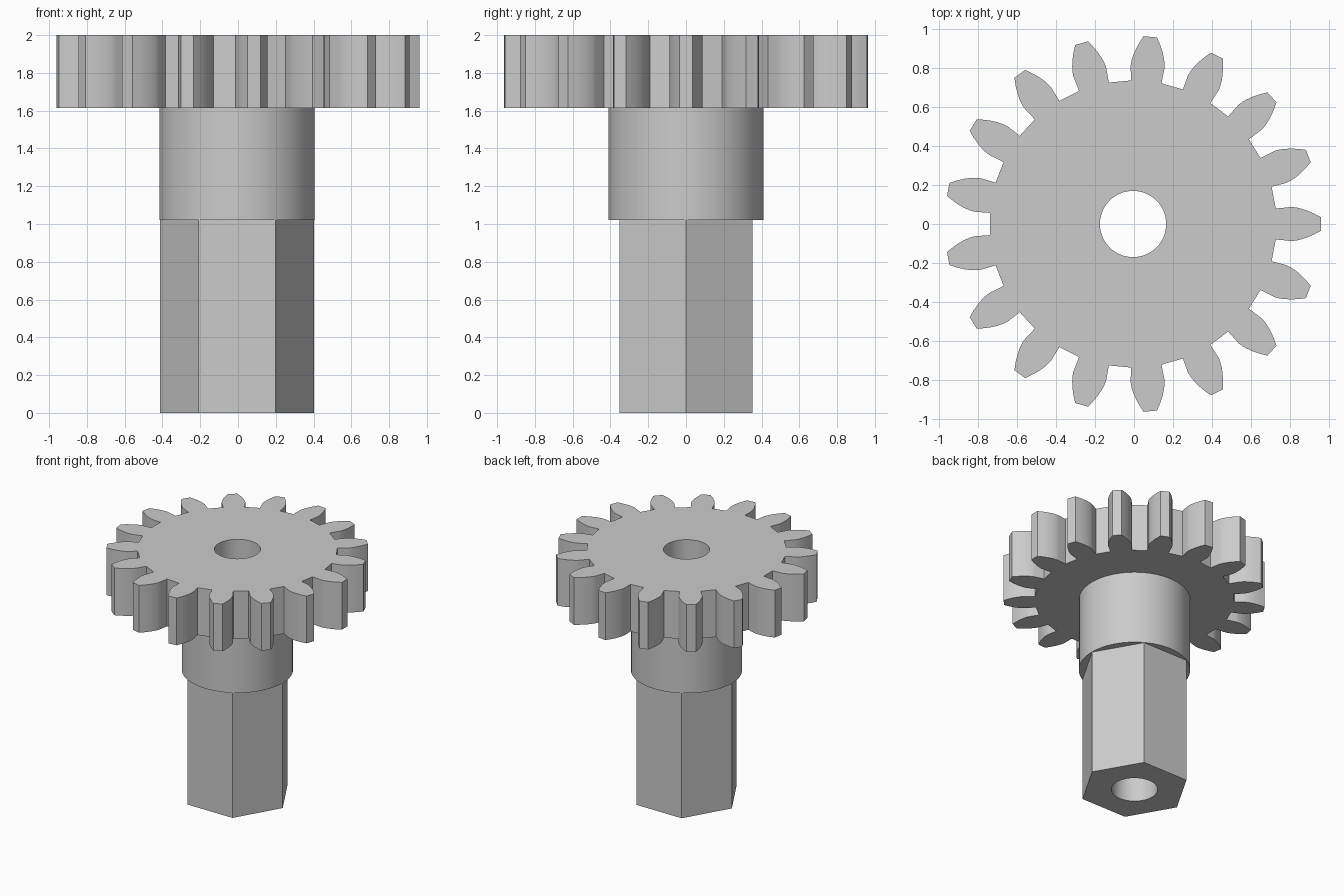
import bpy, bmesh, math

if "Cube" in bpy.data.objects:
    bpy.data.objects.remove(bpy.data.objects["Cube"])

CX = -0.005                      # axis offset that centres the odd-toothed gear
BORE_R, HUB_R, HEX_R = 0.17, 0.411, 0.408
HEX_TOP, HUB_TOP, TOP = 1.02, 1.615, 2.0

metal = bpy.data.materials.new("plain grey")
metal.diffuse_color = (0.6, 0.6, 0.6, 1)
metal.use_nodes = True
metal.node_tree.nodes["Principled BSDF"].inputs["Base Color"].default_value = metal.diffuse_color


def polygon(radius, sides):
    return [(radius * math.cos(math.tau * i / sides),
             radius * math.sin(math.tau * i / sides)) for i in range(sides)]


def gear_outline(teeth=17, tip_r=0.966, root_r=0.737, pressure=math.radians(20), steps=7):
    """Involute teeth with straight radial flanks below the base circle."""
    pitch_r = tip_r * teeth / (teeth + 2)
    base_r = pitch_r * math.cos(pressure)
    base_half = math.pi / (2 * teeth) + math.tan(pressure) - pressure
    flank = [(root_r, base_half)]
    for i in range(steps):
        r = base_r + (tip_r - base_r) * (i / (steps - 1)) ** 1.5
        a = math.acos(min(1, base_r / r))
        flank.append((r, base_half - math.tan(a) + a))
    tooth = [(r, -a) for r, a in flank] + [(r, a) for r, a in reversed(flank)]
    return [(r * math.cos(a + math.tau * t / teeth), r * math.sin(a + math.tau * t / teeth))
            for t in range(teeth) for r, a in tooth]


def section(name, outline, z0, z1, bottom_hole=None, top_hole=None, inward=False):
    """Upright wall around an outline, with a flat holed cap at either end."""
    bm = bmesh.new()

    def ring(points, z):
        verts = [bm.verts.new((x, y, z)) for x, y in points]
        edges = [bm.edges.new((verts[i - 1], verts[i])) for i in range(len(verts))]
        return verts, edges

    low, low_edges = ring(outline, z0)
    high, high_edges = ring(outline, z1)
    for hole, z, edges, nz in ((bottom_hole, z0, low_edges, -1), (top_hole, z1, high_edges, 1)):
        if hole:
            fill = bmesh.ops.triangle_fill(bm, edges=edges + ring(hole, z)[1],
                                           use_beauty=True, normal=(0, 0, nz))
            for f in fill["geom"]:
                if isinstance(f, bmesh.types.BMFace):
                    f.normal_update()
                    if f.normal.z * nz < 0:
                        f.normal_flip()
    for i in range(len(low)):
        quad = [low[i - 1], low[i], high[i], high[i - 1]]
        bm.faces.new(quad[::-1] if inward else quad)
    mesh = bpy.data.meshes.new(name)
    bm.to_mesh(mesh)
    bm.free()
    mesh.materials.append(metal)
    obj = bpy.data.objects.new(name, mesh)
    obj.location.x = CX
    bpy.context.collection.objects.link(obj)
    bpy.context.view_layer.objects.active = obj
    bpy.ops.object.select_all(action='DESELECT')
    obj.select_set(True)
    bpy.ops.object.shade_smooth_by_angle(angle=math.radians(25))


bore, hub, hexagon = polygon(BORE_R, 64), polygon(HUB_R, 72), polygon(HEX_R, 6)

# Hexagonal shaft, round collar, toothed wheel and the hole through all three
section("hex_shaft", hexagon, 0, HEX_TOP, bottom_hole=bore)
section("round_collar", hub, HEX_TOP, HUB_TOP, bottom_hole=hexagon)
section("gear_wheel", gear_outline(), HUB_TOP, TOP, bottom_hole=hub, top_hole=bore)
section("centre_bore", bore, 0, TOP, inward=True)
